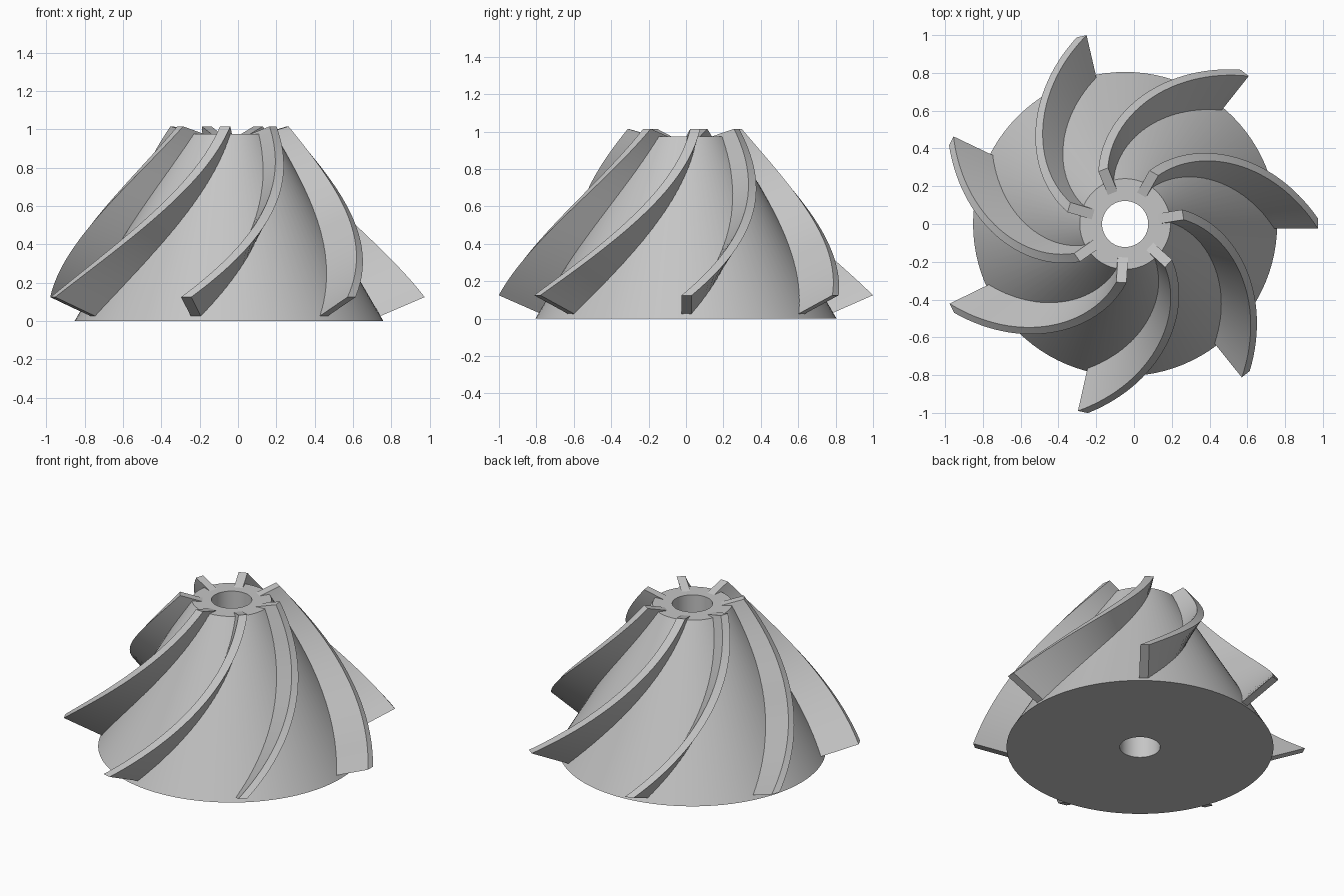
import bpy, bmesh, math

if "Cube" in bpy.data.objects:
    bpy.data.objects.remove(bpy.data.objects["Cube"])

AXIS_X = -0.047      # rotation axis offset so the blade tips are centred
BLADES = 7
STEPS = 32           # sections along each blade
SEG = 96             # sides of the hub

metal = bpy.data.materials.new("light_grey_metal")
metal.diffuse_color = (0.56, 0.56, 0.56, 1)
metal.use_nodes = True
metal.node_tree.nodes["Principled BSDF"].inputs["Base Color"].default_value = metal.diffuse_color


def finish(name, bm):
    bmesh.ops.recalc_face_normals(bm, faces=bm.faces)
    mesh = bpy.data.meshes.new(name)
    bm.to_mesh(mesh)
    bm.free()
    obj = bpy.data.objects.new(name, mesh)
    obj.location.x = AXIS_X
    mesh.materials.append(metal)
    bpy.context.collection.objects.link(obj)
    bpy.ops.object.select_all(action='DESELECT')
    obj.select_set(True)
    bpy.context.view_layer.objects.active = obj
    bpy.ops.object.shade_smooth_by_angle(angle=math.radians(30))
    return obj


def lerp(a, b, t):
    return a + (b - a) * t


# Conical hub with a through bore: closed (radius, z) profile revolved
profile = [(0.122, 0), (0.805, 0), (0.24, 0.975), (0.122, 0.975)]
bm = bmesh.new()
rings = []
for i in range(SEG):
    a = 2 * math.pi * i / SEG
    rings.append([bm.verts.new((r * math.cos(a), r * math.sin(a), z)) for r, z in profile])
for i in range(SEG):
    p, q = rings[i], rings[(i + 1) % SEG]
    for j in range(4):
        k = (j + 1) % 4
        bm.faces.new((p[j], q[j], q[k], p[k]))
finish("hub", bm)

# Swept blades: a radial strip that twists while it descends the cone
HALF = 0.027
for n in range(BLADES):
    bm = bmesh.new()
    sections = []
    for i in range(STEPS + 1):
        t = i / STEPS
        a = math.radians(lerp(60.6, 0.2, t) + 360 * n / BLADES)
        tip = (lerp(0.31, 1.02, t), lerp(1.015, 0.125, t))
        root = (lerp(0.16, 0.74, t), lerp(0.97, 0.005, t))
        c, s = math.cos(a), math.sin(a)
        corners = [(tip, HALF), (tip, -HALF), (root, -HALF), (root, HALF)]
        sections.append([bm.verts.new((r * c - w * s, r * s + w * c, z))
                         for (r, z), w in corners])
    for p, q in zip(sections, sections[1:]):
        for j in range(4):
            k = (j + 1) % 4
            bm.faces.new((p[j], q[j], q[k], p[k]))
    bm.faces.new(sections[0])
    bm.faces.new(sections[-1])
    finish("blade_%d" % (n + 1), bm)
